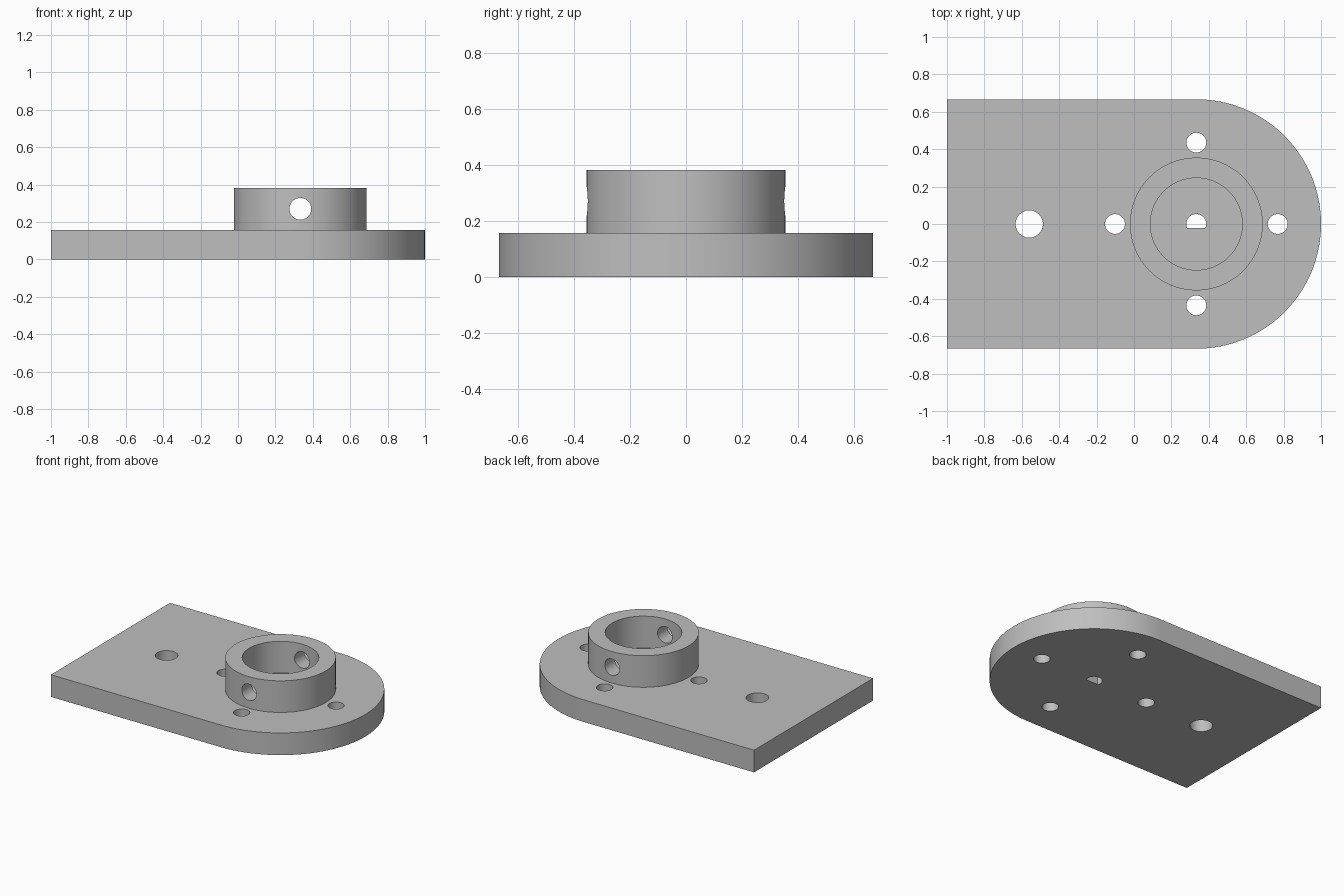
import bpy
import bmesh
from math import cos, sin, pi, asin
from mathutils import Matrix, Vector

if "Cube" in bpy.data.objects:
    bpy.data.objects.remove(bpy.data.objects["Cube"], do_unlink=True)

# Main dimensions
CENTRE = 1 / 3
HALF_WIDTH = 2 / 3
PLATE_TOP = 0.157
COLLAR_TOP = 0.381
COLLAR_RADIUS = 0.355
BORE_RADIUS = 0.246
BOLT_RADIUS = 0.053
BOLT_CIRCLE = 0.435

grey = bpy.data.materials.new("plain_grey")
grey.use_nodes = True
colour = (0.52, 0.52, 0.52, 1)
grey.diffuse_color = colour
grey.node_tree.nodes["Principled BSDF"].inputs["Base Color"].default_value = colour


def arc(cx, cy, radius, start, end, steps):
    return [(cx + radius * cos(start + (end - start) * i / steps),
             cy + radius * sin(start + (end - start) * i / steps))
            for i in range(steps + 1)]


def circle(cx, cy, radius, steps=64):
    return arc(cx, cy, radius, 0, 2 * pi, steps)[:-1]


def prism(name, outline, bottom, top, matrix=None):
    """Extrude a flat outline from bottom to top."""
    bm = bmesh.new()
    face = bm.faces.new([bm.verts.new((x, y, bottom)) for x, y in outline])
    raised = bmesh.ops.extrude_face_region(bm, geom=[face])["geom"]
    bmesh.ops.translate(bm, vec=Vector((0, 0, top - bottom)),
                        verts=[g for g in raised if isinstance(g, bmesh.types.BMVert)])
    bmesh.ops.recalc_face_normals(bm, faces=bm.faces)
    if matrix:
        bm.transform(matrix)
    mesh = bpy.data.meshes.new(name)
    bm.to_mesh(mesh)
    bm.free()
    obj = bpy.data.objects.new(name, mesh)
    bpy.context.collection.objects.link(obj)
    return obj


def combine(target, tool, operation):
    mod = target.modifiers.new(tool.name, 'BOOLEAN')
    mod.operation = operation
    mod.solver = 'EXACT'
    mod.object = tool
    tool.hide_render = True
    helpers.append(tool)


helpers = []

# Base plate with one rounded end
outline = [(-1, HALF_WIDTH), (-1, -HALF_WIDTH)]
outline += arc(CENTRE, 0, HALF_WIDTH, -pi / 2, pi / 2, 64)
plate = prism("mounting_plate", outline, 0, PLATE_TOP)

# Raised collar and its blind bore
combine(plate, prism("collar", circle(CENTRE, 0, COLLAR_RADIUS, 96),
                     PLATE_TOP / 2, COLLAR_TOP), 'UNION')
combine(plate, prism("bore", circle(CENTRE, 0, BORE_RADIUS, 96),
                     PLATE_TOP, 1), 'DIFFERENCE')

# Bolt holes around the collar, and the larger hole in the tail
holes = [(CENTRE + BOLT_CIRCLE * cos(i * pi / 2), BOLT_CIRCLE * sin(i * pi / 2), BOLT_RADIUS)
         for i in range(4)]
holes.append((-0.56, 0, 0.073))
for x, y, radius in holes:
    combine(plate, prism("hole", circle(x, y, radius, 48), -1, 1), 'DIFFERENCE')

# D-shaped hole in the bore floor
flat = asin(0.021 / BOLT_RADIUS)
combine(plate, prism("d_hole", arc(CENTRE, 0, BOLT_RADIUS, -flat, pi + flat, 32),
                     -1, 1), 'DIFFERENCE')

# Cross hole through both collar walls
across = Matrix.Translation((CENTRE, 0, 0.27)) @ Matrix.Rotation(pi / 2, 4, 'X')
combine(plate, prism("cross_hole", circle(0, 0, 0.058, 48), -1, 1, across), 'DIFFERENCE')

# Bake the cuts and drop the helpers
graph = bpy.context.evaluated_depsgraph_get()
result = bpy.data.meshes.new_from_object(plate.evaluated_get(graph))
plate.modifiers.clear()
plate.data = result
for helper in helpers:
    bpy.data.objects.remove(helper, do_unlink=True)
result.materials.clear()
result.materials.append(grey)
for poly in result.polygons:
    poly.material_index = 0

# Smooth round walls, crisp edges
for obj in bpy.context.selected_objects:
    obj.select_set(False)
plate.select_set(True)
bpy.context.view_layer.objects.active = plate
bpy.ops.object.shade_smooth_by_angle(angle=pi / 6)
